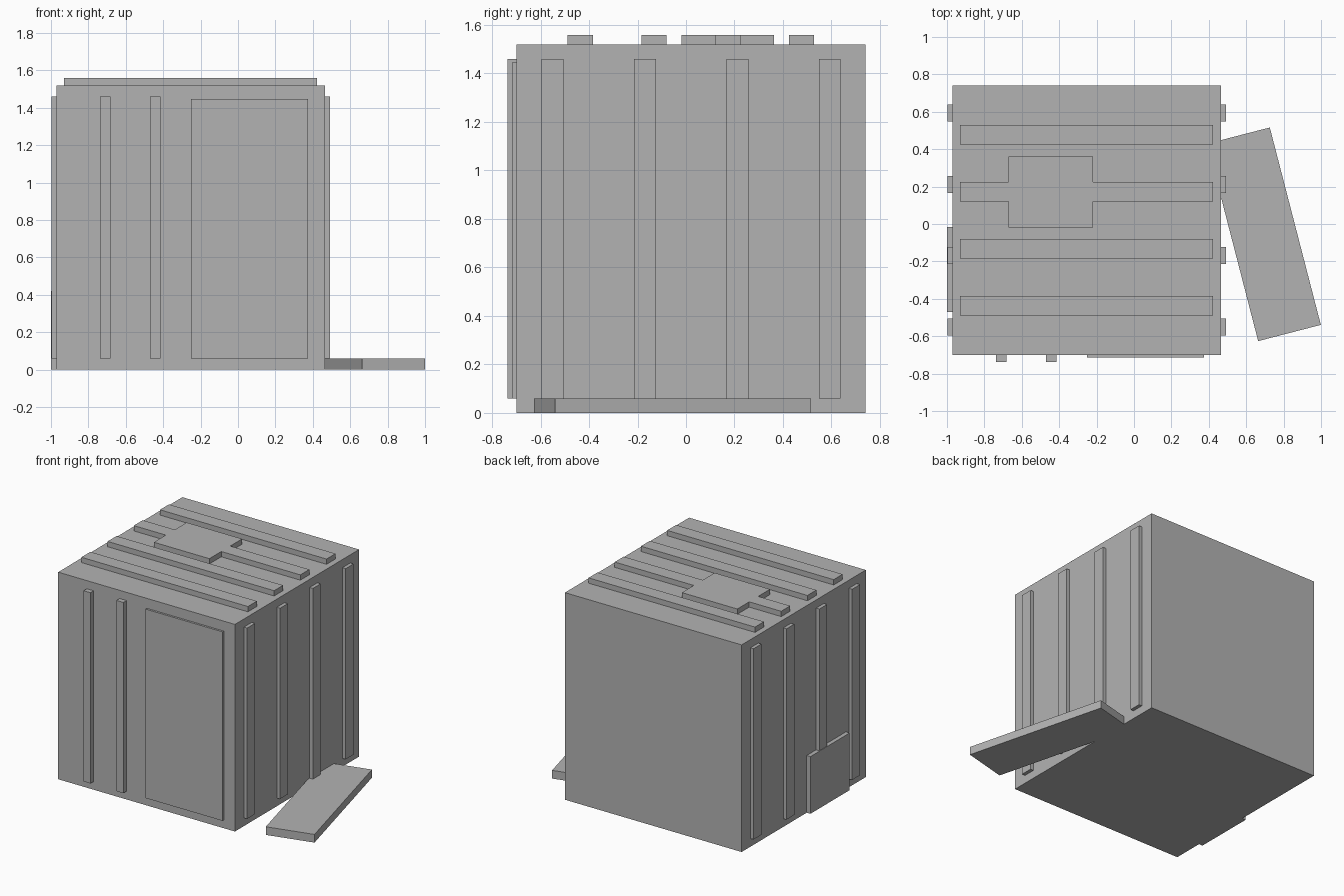
import bpy
import math

if "Cube" in bpy.data.objects:
    bpy.data.objects.remove(bpy.data.objects["Cube"], do_unlink=True)

grey = bpy.data.materials.new("plain_grey")
grey.use_nodes = True
colour = (0.45, 0.45, 0.45, 1)
grey.diffuse_color = colour
grey.node_tree.nodes["Principled BSDF"].inputs["Base Color"].default_value = colour


def box(name, x, y, z, turn=0):
    """Box spanning the given ranges, turned about its own vertical axis."""
    bpy.ops.mesh.primitive_cube_add(
        size=1, location=[sum(r) / 2 for r in (x, y, z)])
    ob = bpy.context.object
    ob.name = name
    ob.scale = [r[1] - r[0] for r in (x, y, z)]
    bpy.ops.object.transform_apply(location=False, rotation=False, scale=True)
    ob.rotation_euler.z = math.radians(turn)
    ob.data.materials.append(grey)
    return ob


LEFT, RIGHT = 0.465, -0.97
FRONT, BACK = -0.70, 0.74
TOP = 1.52
RIB_Z = (0.06, 1.46)

# Main hut block
box("hut_body", (RIGHT, LEFT), (FRONT, BACK), (0, TOP))

# Vertical ribs on both side walls
for i in range(4):
    y = -0.55 + 0.381 * i
    span = (y - 0.045, y + 0.045)
    box(f"left_rib_{i}", (LEFT - 0.03, LEFT + 0.026), span, RIB_Z)
    box(f"right_rib_{i}", (RIGHT - 0.026, RIGHT + 0.03), span, RIB_Z)

# Front ribs and door
for i, x in enumerate((-0.71, -0.443)):
    box(f"front_rib_{i}", (x - 0.028, x + 0.028), (FRONT - 0.037, FRONT + 0.03), RIB_Z)
box("door", (-0.25, 0.375), (FRONT - 0.015, FRONT + 0.03), (0.06, 1.447))

# Roof ribs, one of them widened into a plus-shaped patch
for i in range(4):
    y = -0.436 + 0.304 * i
    if i == 2:
        # Sections meet end to end so the patch and rib share one flat top
        for name, x, half in (("rib_right_part", (-0.93, -0.67), 0.052),
                              ("patch", (-0.67, -0.22), 0.19),
                              ("rib_left_part", (-0.22, 0.422), 0.052)):
            box("roof_" + name, x, (y - half, y + half), (TOP - 0.03, TOP + 0.039))
    else:
        box(f"roof_rib_{i}", (-0.93, 0.422), (y - 0.052, y + 0.052), (TOP - 0.03, TOP + 0.039))

# Repair sheet leaning on the right wall
box("wall_patch", (-1.0, RIGHT + 0.03), (-0.47, -0.015), (0, 0.42))

# Loose slab lying against the left wall
box("ground_slab", (0.522, 0.868), (-0.6, 0.49), (0, 0.06), turn=14.5)
